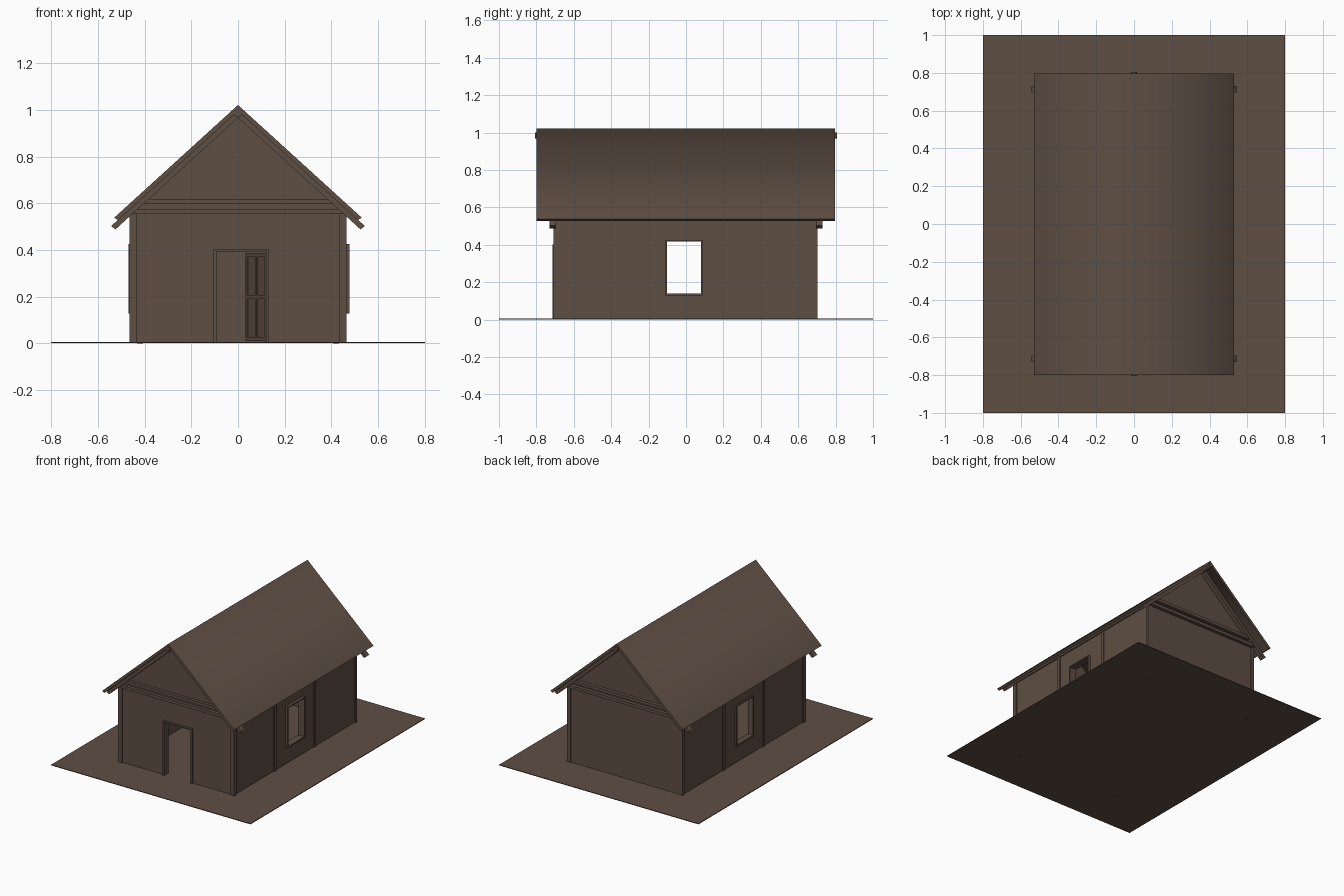
import bpy, bmesh, math
from mathutils import Matrix, Vector

if "Cube" in bpy.data.objects:
    bpy.data.objects.remove(bpy.data.objects["Cube"])

BROWN = bpy.data.materials.new("dark_brown")
BROWN.diffuse_color = (0.112, 0.077, 0.057, 1)
BROWN.use_nodes = True
BROWN.node_tree.nodes["Principled BSDF"].inputs["Base Color"].default_value = BROWN.diffuse_color
G = 0.007            # top of the ground sheet
APEX, SLOPE = 1.021, 0.91


def finish(bm, name):
    bmesh.ops.recalc_face_normals(bm, faces=bm.faces[:])
    me = bpy.data.meshes.new(name)
    bm.to_mesh(me)
    bm.free()
    me.materials.append(BROWN)
    ob = bpy.data.objects.new(name, me)
    bpy.context.collection.objects.link(ob)
    return ob


def box(name, x0, x1, y0, y1, z0, z1):
    bm = bmesh.new()
    mid = Vector(((x0 + x1) / 2, (y0 + y1) / 2, (z0 + z1) / 2))
    size = Matrix.Diagonal((abs(x1 - x0), abs(y1 - y0), abs(z1 - z0), 1))
    bmesh.ops.create_cube(bm, size=1, matrix=Matrix.Translation(mid) @ size)
    return finish(bm, name)


def slab(bm, faces, vec):
    """Thicken flat faces into a closed solid."""
    r = bmesh.ops.extrude_face_region(bm, geom=faces, use_keep_orig=True)
    vs = [v for v in r["geom"] if isinstance(v, bmesh.types.BMVert)]
    bmesh.ops.translate(bm, verts=vs, vec=vec)


def profile(name, pts, y0, y1):
    """Extrude an x-z outline along y."""
    bm = bmesh.new()
    f = bm.faces.new([bm.verts.new((x, y0, z)) for x, z in pts])
    slab(bm, [f], (0, y1 - y0, 0))
    return finish(bm, name)


def ring(name, outer, inner, x0, x1):
    """Rectangle (y0, y1, z0, z1) with a rectangular hole, extruded along x."""
    bm = bmesh.new()
    loops = []
    for a, b, c, d in (outer, inner):
        loops.append([bm.verts.new((x0, y, z)) for y, z in ((a, c), (b, c), (b, d), (a, d))])
    o, i = loops
    faces = [bm.faces.new((o[k], o[(k + 1) % 4], i[(k + 1) % 4], i[k])) for k in range(4)]
    slab(bm, faces, (x1 - x0, 0, 0))
    bmesh.ops.dissolve_limit(bm, angle_limit=0.001, verts=[], edges=[])
    return finish(bm, name)


def log(name, x, z, r, half):
    bm = bmesh.new()
    m = Matrix.Translation((x, 0, z)) @ Matrix.Rotation(math.pi / 2, 4, 'X')
    bmesh.ops.create_cone(bm, cap_ends=True, segments=12, radius1=r, radius2=r,
                          depth=2 * half, matrix=m)
    return finish(bm, name)


# Ground sheet
box("ground", -0.8, 0.8, -1, 1, 0.002, G)

# Gable walls, front one with the doorway notch
top = [(0.457, G), (0.457, 0.57), (0, 0.985), (-0.457, 0.57), (-0.457, G)]
door_notch = [(-0.1, G), (-0.1, 0.397), (0.125, 0.397), (0.125, G)]
profile("front_wall", top + door_notch, -0.70, -0.67)
profile("back_wall", top, 0.67, 0.697)

# Side walls with windows and their frames
win = (-0.104, 0.083, 0.136, 0.42)
for s, side, out in ((1, "right", 0.477), (-1, "left", 0.468)):
    ring(side + "_wall", (-0.67, 0.67, G, 0.575), win, s * 0.457, s * 0.427)
    ring(side + "_window_frame", (-0.111, 0.09, 0.128, 0.425), (-0.101, 0.08, 0.139, 0.417),
         s * out, s * 0.425)
    # Side studs
    for y in (-0.234, 0.222):
        box(side + "_stud", s * 0.43, s * 0.464, y - 0.01, y + 0.01, G, 0.57)
    # Corner posts and inner posts
    for t in (-1, 1):
        y = -0.709 if t < 0 else 0.702
        box(side + "_corner_post", s * 0.435, s * 0.465, y, t * 0.68, G, 0.57)
        box(side + "_inner_post", s * 0.407, s * 0.432, t * 0.657, t * 0.685, 0, 0.57)
    log(side + "_eave_log", s * 0.458, 0.572, 0.017, 0.73)

# Gable trim: tie beams and rafters
for t, side in ((-1, "front"), (1, "back")):
    box(side + "_lower_tie_beam", -0.462, 0.462, t * 0.68, t * 0.722, 0.554, 0.576)
    box(side + "_upper_tie_beam", -0.43, 0.43, t * 0.68, t * 0.722, 0.597, 0.619)
    a, b = APEX - 0.024, APEX - 0.055
    profile(side + "_rafters",
            [(0, a), (0.543, a - SLOPE * 0.543), (0.525, b - SLOPE * 0.525), (0, b),
             (-0.525, b - SLOPE * 0.525), (-0.543, a - SLOPE * 0.543)], t * 0.695, t * 0.73)

# Ridge log
log("ridge_log", 0, 0.985, 0.017, 0.806)

# Roof: one bent sheet, smooth across the ridge only
e, u = 0.53, 0.513
low = APEX - 0.026
roof = profile("roof", [(0, APEX), (e, APEX - SLOPE * e), (u, low - SLOPE * u), (0, low),
                        (-u, low - SLOPE * u), (-e, APEX - SLOPE * e)], -0.8, 0.797)
roof.data.polygons.foreach_set("use_smooth", [True] * len(roof.data.polygons))
for ed in roof.data.edges:
    v = [roof.data.vertices[k].co for k in ed.vertices]
    ed.use_edge_sharp = not all(abs(p.x) < 1e-4 for p in v)

# Door frame
profile("door_frame", [(-0.105, G), (-0.105, 0.403), (0.13, 0.403), (0.13, G), (0.12, G),
                       (0.12, 0.393), (-0.093, 0.393), (-0.093, G)], -0.714, -0.665)

# Door leaf standing open inwards: board, then stiles and rails leaving four sunk panels
W, H = 0.208, 0.378
parts = [box("door_board", -W, 0, 0.004, 0.012, 0, H)]
for x in (-W, -W / 2 - 0.008, -0.016):
    parts.append(box("door_stile", x, x + 0.016, 0, 0.016, 0, H))
for z in (0, H / 2 - 0.009, H - 0.018):
    parts.append(box("door_rail", -W, 0, 0.0005, 0.0155, z, z + 0.018))
swing = Matrix.Translation((0.12, -0.685, G + 0.003)) @ Matrix.Rotation(math.radians(-65), 4, 'Z')
for p in parts:
    p.data.transform(swing)
